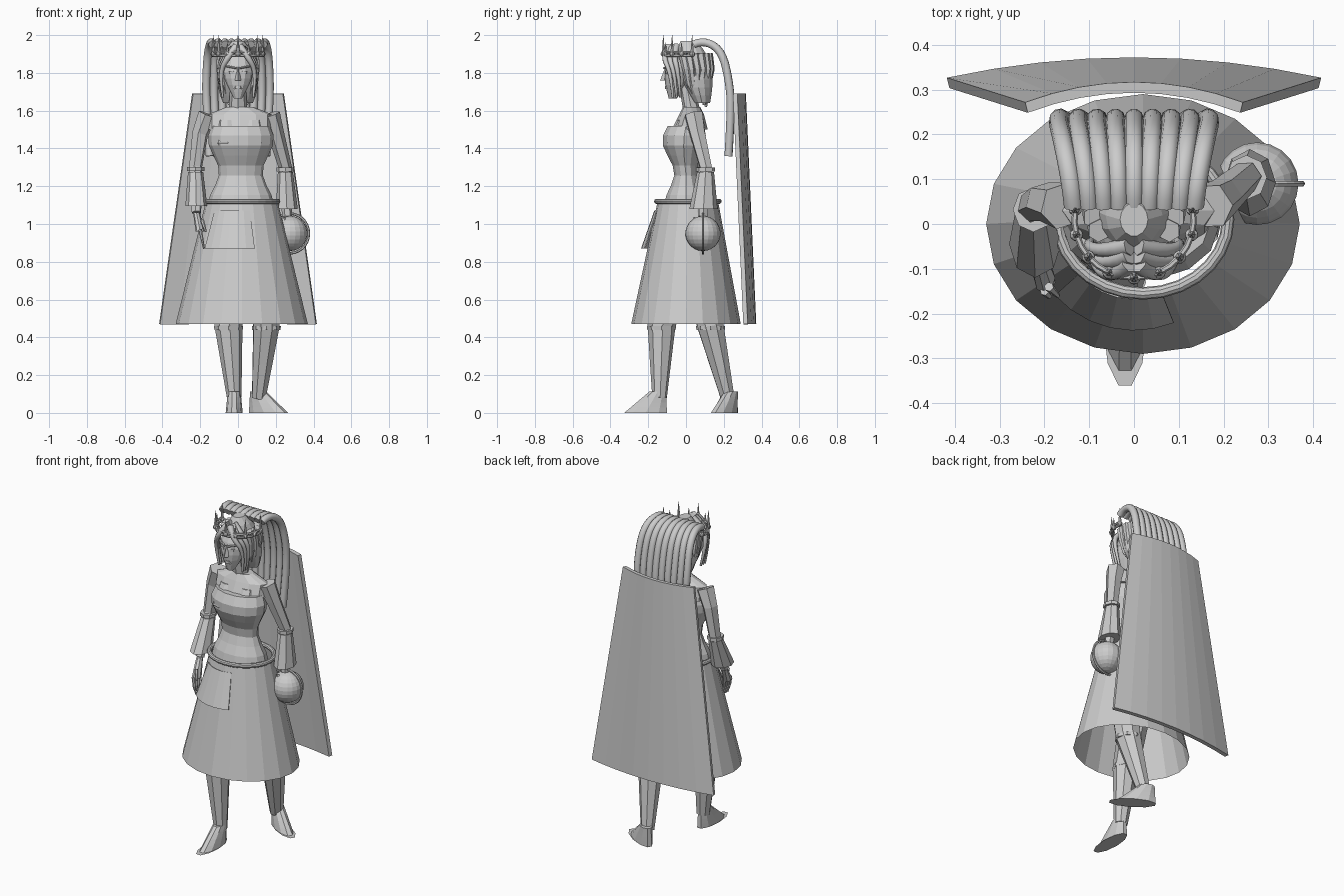
import bpy, bmesh
from math import sin, cos, pi, radians
from mathutils import Vector

default_cube = bpy.data.objects.get("Cube")
if default_cube:
    bpy.data.objects.remove(default_cube)

shade = (0.6, 0.6, 0.6, 1)
grey = bpy.data.materials.new("plain_grey")
grey.use_nodes = True
grey.diffuse_color = shade
grey.node_tree.nodes["Principled BSDF"].inputs["Base Color"].default_value = shade


def link(name, data):
    data.materials.append(grey)
    ob = bpy.data.objects.new(name, data)
    bpy.context.collection.objects.link(ob)
    return ob


def finish(name, bm):
    bmesh.ops.recalc_face_normals(bm, faces=bm.faces)
    mesh = bpy.data.meshes.new(name)
    bm.to_mesh(mesh)
    bm.free()
    return link(name, mesh)


def grid_faces(bm, rows, closed):
    """Quads between successive rows of vertices."""
    for low, high in zip(rows, rows[1:]):
        for i in range(len(low) - (not closed)):
            j = (i + 1) % len(low)
            bm.faces.new((low[i], low[j], high[j], high[i]))


def loft(name, ring, steps, sides, caps=True):
    """Skin level ellipses; ring(t) gives centre, half width and half depth."""
    bm = bmesh.new()
    rows = []
    for step in range(steps + 1):
        (x, y, z), width, depth = ring(step / steps)
        angles = [2 * pi * i / sides for i in range(sides)]
        rows.append([bm.verts.new((x + width * cos(a), y + depth * sin(a), z)) for a in angles])
    grid_faces(bm, rows, True)
    if caps:
        bm.faces.new(rows[0])
        bm.faces.new(rows[-1])
    return finish(name, bm)


def taper(name, low, high, low_size, high_size, sides=8, caps=True):
    """Straight-sided loft between two ellipses."""
    def ring(t):
        return (Vector(low).lerp(Vector(high), t), *Vector(low_size).lerp(Vector(high_size), t))
    return loft(name, ring, 1, sides, caps)


def sheet(name, surface, columns, thickness):
    """Curved plate from surface(u, v)."""
    bm = bmesh.new()
    grid_faces(bm, [[bm.verts.new(surface(u / columns, v)) for u in range(columns + 1)]
                    for v in (0, 1)], False)
    solid = finish(name, bm).modifiers.new("thickness", 'SOLIDIFY')
    solid.thickness, solid.offset = thickness, 0


def rod(name, path, radius, end_scale=1, closed=False, curved=False, detail=1):
    """Tube along a path, thinning evenly to end_scale."""
    curve = bpy.data.curves.new(name, 'CURVE')
    curve.dimensions = '3D'
    curve.bevel_depth, curve.bevel_resolution, curve.resolution_u = radius, detail, 4
    curve.use_fill_caps = True
    spline = curve.splines.new('NURBS' if curved else 'POLY')
    spline.points.add(len(path) - 1)
    for i, (point, place) in enumerate(zip(spline.points, path)):
        point.co = (*place, 1)
        point.radius = 1 + (end_scale - 1) * i / (len(path) - 1)
    spline.use_cyclic_u, spline.use_endpoint_u = closed, True
    spline.order_u = 3
    spline.use_smooth = curved
    return link(name, curve)


def ball(name, centre, radius, segments):
    bm = bmesh.new()
    bmesh.ops.create_uvsphere(bm, u_segments=segments, v_segments=segments * 2 // 3, radius=radius)
    finish(name, bm).location = centre


def circle(x, y, z, width, depth, count=28):
    angles = [2 * pi * i / count for i in range(count)]
    return [(x + width * cos(a), y + depth * sin(a), z) for a in angles]


# Open skirt, belt and the tunic hem showing at its front
hip_z, hem_z = 1.12, .47
taper("skirt", (.02, 0, hem_z), (.02, .01, hip_z), (.35, .29), (.19, .16), 20, caps=False)
rod("belt", circle(.02, .01, hip_z, .19, .165), .014, closed=True, detail=3)


def tunic_hem(u, v):
    a = radians(70 * u - 138)
    reach = .235 - .07 * v
    return (reach * cos(a), reach * sin(a), .87 + .2 * v)


sheet("tunic_hem", tunic_hem, 6, .006)


# Cape: an arched slab widening towards the floor
def cape(u, v):
    side = 2 * u - 1
    return (side * (.415 - .175 * v), .36 - .055 * v - .045 * side ** 2, hem_z + 1.22 * v)


sheet("cape", cape, 8, .024)


# Torso: hourglass in width and depth
def torso(t):
    wave = cos(2.4 * pi * t)
    chest = sin(pi * t) * max(0, t - .4)
    return (.015, -.05 * chest, 1.1 + .42 * t), .145 + .03 * wave, .09 + .028 * wave


loft("torso", torso, 8, 14)
taper("shoulders", (.01, .02, 1.5), (.01, .03, 1.58), (.17, .095), (.17, .065), 12)
taper("collar", (.01, .03, 1.58), (.01, .03, 1.62), (.17, .065), (.07, .045), 12)
taper("neck", (0, .03, 1.6), (0, 0, 1.75), (.05, .045), (.04, .04))

for side in (-1, 1):
    x = .01 + side * .065
    taper("under_bust", (x, -.05, 1.36), (x, -.06, 1.43), (.04, .03), (.07, .055))
    taper("upper_bust", (x, -.06, 1.43), (x, -.01, 1.55), (.07, .055), (.05, .04))


# Arms, bell sleeves and hands
def arm(name, shoulder, bicep, elbow, wrist, palm):
    rod(name + "_arm", [shoulder, bicep, elbow, wrist], .053, .5)
    elbow, wrist, palm = Vector(elbow), Vector(wrist), Vector(palm)
    cuff = elbow.lerp(wrist, .85)
    taper(name + "_sleeve", cuff, elbow.lerp(wrist, .1), (.058, .075), (.04, .045))
    band = elbow.lerp(wrist, .08)
    taper(name + "_sleeve_band", band, band + Vector((0, 0, .02)), (.046, .05), (.046, .05))
    taper(name + "_palm", palm, wrist, (.024, .036), (.018, .02))
    for i in range(4):
        knuckle = palm + Vector((0, .02 * i - .03, .01))
        rod(name + "_finger", [knuckle, knuckle + Vector((.01, -.01, -.05)),
                               knuckle + Vector((.02, 0, -.1))], .01, .5)
    rod(name + "_thumb", [palm + Vector((.01, -.02, .06)), palm + Vector((.03, -.04, 0))], .011, .5)


arm("right", (-.16, .04, 1.58), (-.2, .05, 1.48), (-.225, .04, 1.3), (-.22, -.06, 1.06), (-.2, -.12, .96))
arm("left", (.17, .04, 1.58), (.2, .06, 1.48), (.25, .105, 1.3), (.26, .09, 1.04), (.23, .07, .97))

# Orb with its upright ring
orb_centre = (.275, .09, .95)
ball("orb", orb_centre, .093, 20)
ring = rod("orb_ring", circle(0, 0, 0, .1, .105), .007, closed=True)
ring.location, ring.rotation_euler = orb_centre, (pi / 2, 0, 0)


# Legs, boot cuffs and wedge-shaped feet
def foot(t):
    return (0, .08 * t, .14 * max(0, t - .2)), .048 - .014 * t, .137 - .09 * t


def leg(name, hip, knee, ankle, foot_place, turn):
    rod(name + "_leg", [hip, knee, Vector(knee).lerp(Vector(ankle), .5), ankle], .092, .42, detail=2)
    cuff = Vector(knee)
    cuff.z = .44
    taper(name + "_boot_cuff", cuff, cuff + Vector((0, 0, .02)), (.075, .075), (.077, .077))
    shoe = loft(name + "_foot", foot, 5, 10)
    shoe.location, shoe.rotation_euler.z = foot_place, radians(turn)


leg("right", (-.06, 0, 1), (-.05, -.13, .46), (-.02, -.14, .08), (-.02, -.23, 0), 0)
leg("left", (.1, 0, 1), (.15, .13, .46), (.11, .22, .08), (.175, .195, 0), 58)


# Head: an egg with the narrow end at the chin
def egg(t):
    swell = sin(pi * (.05 + .9 * t ** 1.2)) ** .7
    return (0, .07 * (t - 1), 1.665 + .28 * t), .08 * swell, .078 * swell


loft("head", egg, 8, 12)
taper("nose", (0, -.115, 1.76), (0, -.1, 1.83), (.016, .022), (.006, .01), 4)
taper("mouth", (0, -.1, 1.715), (0, -.1, 1.73), (.022, .012), (.016, .012))
for side in (-1, 1):
    rod("brow", [(side * .01, -.117, 1.825), (side * .06, -.09, 1.835)], .006)
    taper("eye", (side * .034, -.1, 1.795), (side * .034, -.1, 1.81), (.015, .01), (.015, .01))


# Bobbed hair: cap, locks round the back, parted fringe
def bob(t):
    swell = sin(pi * (.2 + .76 * t)) ** .6
    return (0, .085 - .075 * t, 1.64 + .33 * t), .108 * swell, (.06 + .07 * t) * swell


loft("hair_cap", bob, 8, 14)
for i in range(13):
    a = radians(20 * i - 30)
    x, y = .09 * cos(a), .09 * sin(a)
    tip_z = 1.665 - .045 * sin(a) + .012 * (i % 2)
    rod("hair_lock", [(x, y + .03, 1.9), (x * 1.1, y + .045, 1.82),
                      (x, y * .8 + .05, 1.74), (x * .8, y * .5 + .06, tip_z)], .026, .3)
for side in (-1, 1):
    for k in range(3):
        rod("fringe", [(side * .01, .02 * k - .09, 1.94), (side * (.05 + .015 * k), .03 * k - .125, 1.89),
                       (side * (.1 + .005 * k), .02 * k - .08, 1.8), (side * .08, .02 * k - .07, 1.67)],
            .021, .3, curved=True)

# Long tubular tresses falling behind
for i in range(9):
    side = i / 4 - 1
    rod("tress", [(side * .135, .04, 1.95), (side * .14, .09, 1.975), (side * .16, .19, 1.92),
                  (side * .17, .23, 1.75), (side * .165, .24, 1.6), (side * .15, .225, 1.36)],
        .0215, curved=True, detail=3)

# Crown: open band with beads and spikes
arc = [radians(170 + 12.5 * i) for i in range(17)]
band = [(.133 * cos(a), .01 + .13 * sin(a), 1.89) for a in arc]
for lift in (0, .02):
    rod("crown_band", [(x, y, z + lift) for x, y, z in band], .007)
for i, (x, y, z) in enumerate(band[::2]):
    ball("crown_bead", (x, y, z + .01), .015, 9)
    taper("crown_spike", (x, y, z), (x, y, 1.96 if i % 2 else 2), (.012, .012), (.001, .001), 6)
